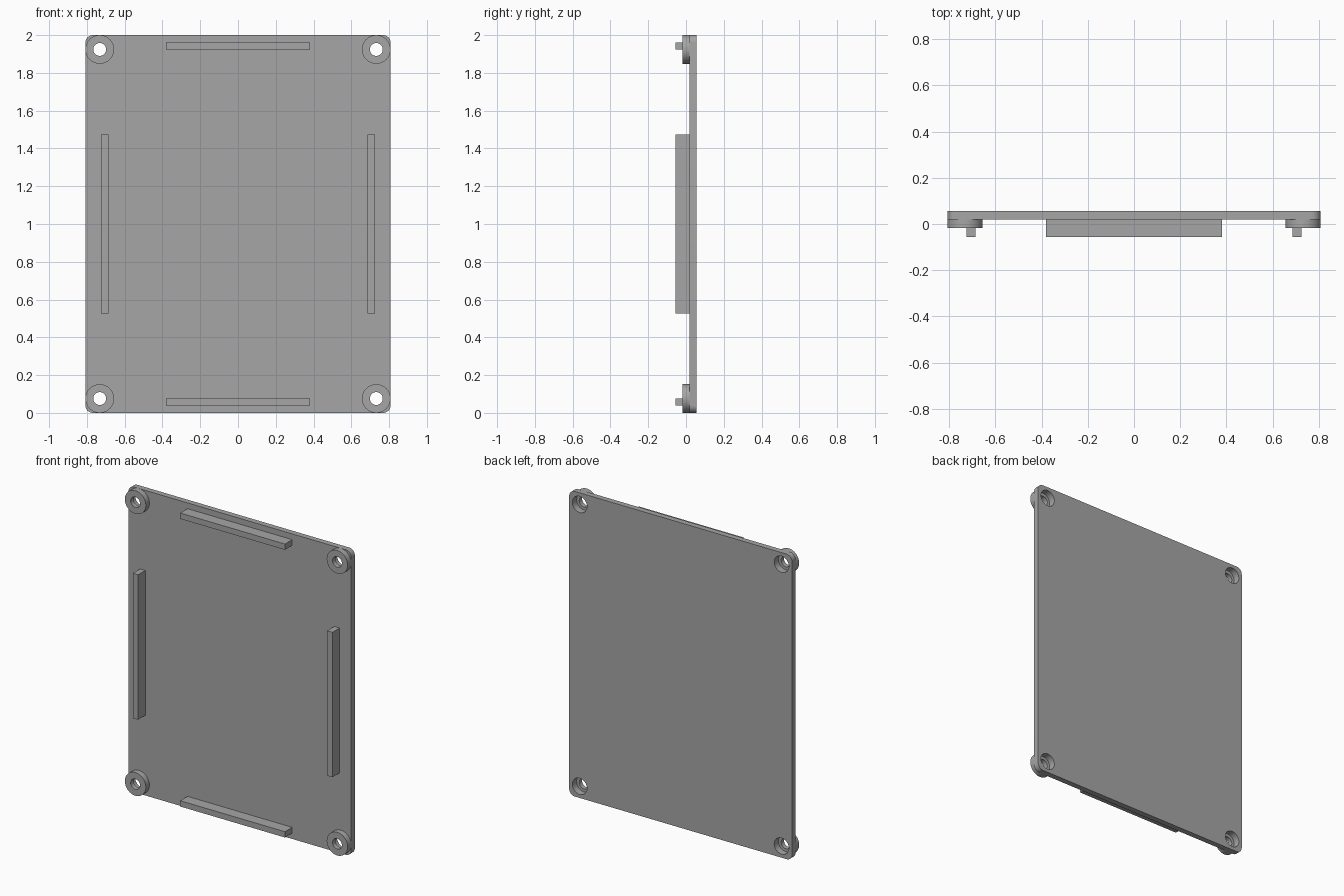
import bpy, bmesh
from math import radians, pi, cos, sin
from mathutils import Matrix, Vector

cube = bpy.data.objects.get("Cube")
if cube:
    bpy.data.objects.remove(cube, do_unlink=True)

grey = bpy.data.materials.new("plain grey")
grey.use_nodes = True
grey.diffuse_color = (0.38, 0.38, 0.38, 1)
grey.node_tree.nodes["Principled BSDF"].inputs["Base Color"].default_value = grey.diffuse_color

WIDTH, HEIGHT = 0.808, 2.0          # half width, full height
FRONT, BACK = 0.019, 0.056          # plate faces
BOSS_R, BORE_R, HOLE_R = 0.076, 0.053, 0.034
BOSS_FRONT, LEDGE = -0.018, 0.012
CORNERS = [(sx, sz) for sx in (-1, 1) for sz in (-1, 1)]


def finish(name, bm):
    bmesh.ops.recalc_face_normals(bm, faces=bm.faces)
    mesh = bpy.data.meshes.new(name)
    bm.to_mesh(mesh)
    bm.free()
    mesh.materials.append(grey)
    obj = bpy.data.objects.new(name, mesh)
    bpy.context.collection.objects.link(obj)
    return obj


def smooth(obj):
    bpy.ops.object.select_all(action='DESELECT')
    obj.select_set(True)
    bpy.context.view_layer.objects.active = obj
    bpy.ops.object.shade_smooth_by_angle(angle=radians(30))


def box(name, x0, x1, y0, y1, z0, z1):
    bm = bmesh.new()
    size = Vector((x1 - x0, y1 - y0, z1 - z0))
    mid = Vector((x0 + x1, y0 + y1, z0 + z1)) / 2
    bmesh.ops.create_cube(bm, size=1, matrix=Matrix.Translation(mid) @ Matrix.Diagonal(size).to_4x4())
    return finish(name, bm)


def boss_centre(sx, sz):
    return Vector((sx * (WIDTH - BOSS_R), 0, HEIGHT / 2 + sz * (HEIGHT / 2 - BOSS_R)))


# Plate with rounded corners
plate = box("plate", -WIDTH, WIDTH, FRONT, BACK, 0, HEIGHT)
bm = bmesh.new()
bm.from_mesh(plate.data)
edges = [e for e in bm.edges if abs(e.verts[0].co.y - e.verts[1].co.y) > 0.01]
bmesh.ops.bevel(bm, geom=edges, offset=0.04, segments=8, profile=0.5, affect='EDGES')
bm.to_mesh(plate.data)
bm.free()

# Screw recesses cut through the plate
bm = bmesh.new()
for sx, sz in CORNERS:
    place = Matrix.Translation(boss_centre(sx, sz)) @ Matrix.Rotation(pi / 2, 4, 'X')
    bmesh.ops.create_cone(bm, cap_ends=True, segments=48, radius1=BORE_R,
                          radius2=BORE_R, depth=0.4, matrix=place)
cutter = finish("recess_cutter", bm)
cutter.hide_render = True
cut = plate.modifiers.new("recesses", 'BOOLEAN')
cut.operation = 'DIFFERENCE'
cut.solver = 'EXACT'
cut.object = cutter
bpy.ops.object.select_all(action='DESELECT')
plate.select_set(True)
bpy.context.view_layer.objects.active = plate
bpy.ops.object.modifier_apply(modifier=cut.name)
bpy.data.objects.remove(cutter, do_unlink=True)
smooth(plate)

# Stepped screw bosses, turned around the y axis
profile = [(HOLE_R, BOSS_FRONT), (BOSS_R, BOSS_FRONT), (BOSS_R, FRONT),
           (BORE_R, FRONT), (BORE_R, LEDGE), (HOLE_R, LEDGE)]
STEPS = 48
for sx, sz in CORNERS:
    bm = bmesh.new()
    rings = []
    for i in range(STEPS):
        a = 2 * pi * i / STEPS
        rings.append([bm.verts.new(boss_centre(sx, sz) + Vector((r * cos(a), y, r * sin(a))))
                      for r, y in profile])
    for i, ring in enumerate(rings):
        after = rings[(i + 1) % STEPS]
        for j in range(len(profile)):
            k = (j + 1) % len(profile)
            bm.faces.new((ring[j], ring[k], after[k], after[j]))
    side = "left" if sx > 0 else "right"
    level = "top" if sz > 0 else "bottom"
    smooth(finish(f"{level}_{side}_boss", bm))

# Locating ribs on the front face
RIB_FRONT = -0.056
for name, s in (("left", 1), ("right", -1)):
    x = s * 0.705
    box(name + "_rib", x - 0.019, x + 0.019, RIB_FRONT, FRONT, 0.525, 1.475)
for name, s in (("top", 1), ("bottom", -1)):
    z = 1 + s * 0.943
    box(name + "_rib", -0.38, 0.38, RIB_FRONT, FRONT, z - 0.019, z + 0.019)
